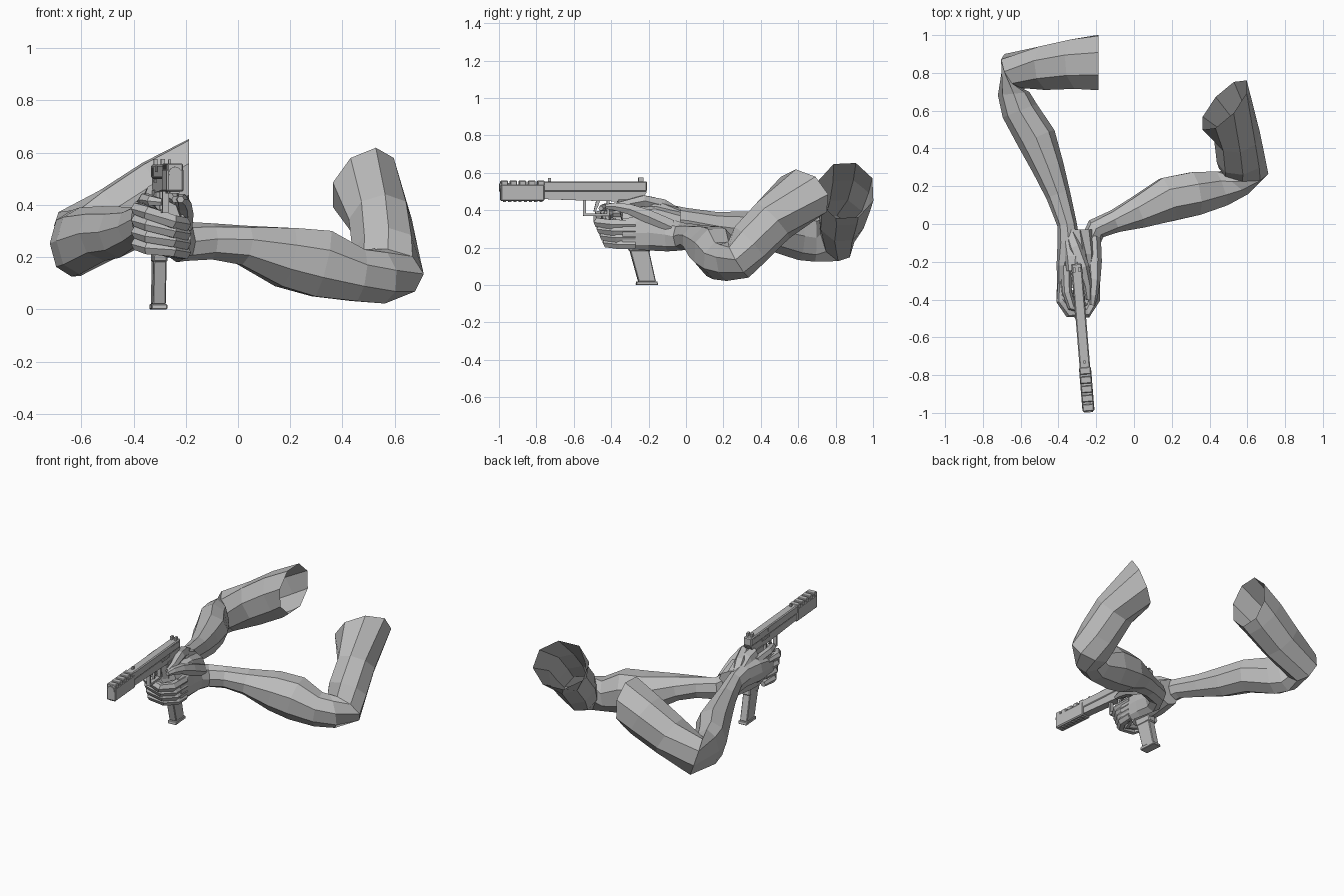
import bpy
import bmesh
from math import sin, cos, pi, radians
from mathutils import Vector, Matrix

old = bpy.data.objects.get("Cube")
if old:
    bpy.data.objects.remove(old, do_unlink=True)

grey = bpy.data.materials.new("plain grey")
grey.use_nodes = True
tone = (0.5, 0.5, 0.5, 1)
grey.diffuse_color = tone
grey.node_tree.nodes["Principled BSDF"].inputs["Base Color"].default_value = tone

# Pistol space: origin under the rear of the slide, turned slightly to its left
PISTOL = Matrix.Translation((-.305, -.21, 0)) @ Matrix.Rotation(radians(4.7), 4, "Z")


def skin(name, rings, cap_start=True, cap_end=True, matrix=None):
    """Join rings of equal point count into one flat shaded surface."""
    bm = bmesh.new()
    loops = [[bm.verts.new(p) for p in ring] for ring in rings]
    for low, high in zip(loops, loops[1:]):
        for k in range(len(low)):
            j = (k + 1) % len(low)
            bm.faces.new((low[k], low[j], high[j], high[k]))
    if cap_start:
        bm.faces.new(loops[0][::-1])
    if cap_end:
        bm.faces.new(loops[-1])
    bmesh.ops.recalc_face_normals(bm, faces=bm.faces)
    if matrix:
        bm.transform(matrix)
    mesh = bpy.data.meshes.new(name)
    bm.to_mesh(mesh)
    bm.free()
    mesh.materials.append(grey)
    obj = bpy.data.objects.new(name, mesh)
    bpy.context.collection.objects.link(obj)
    return obj


def cross_section(sides, centre, width, height, facing, roll=0):
    """A rolled oval ring of points around a centre, square to its facing."""
    facing = Vector(facing).normalized()
    side = facing.cross(Vector((0, 0, 1))).normalized()
    up = side.cross(facing)
    angles = [2 * pi * k / sides + radians(roll) for k in range(sides)]
    return [Vector(centre) + side * width * cos(a) + up * height * sin(a) for a in angles]


def limb(name, sections, sides=8, cap_end=True):
    """Each section: centre, half width, half height, facing direction, roll."""
    return skin(name, [cross_section(sides, *s) for s in sections], cap_end=cap_end)


def tube(name, points, radii):
    points = [Vector(p) for p in points]
    ahead = points[1:] + points[-1:]
    behind = points[:1] + points[:-1]
    return limb(name, [(p, r, r, a - b) for p, r, a, b in zip(points, radii, ahead, behind)], sides=6)


def plate(name, outline, half, bevel=0, shift=0):
    """Extrude a side outline (y, z) across the pistol."""
    rings = [[(shift + s * half, y, z) for y, z in outline] for s in (-1, 1)]
    obj = skin(name, rings, matrix=PISTOL)
    if bevel:
        mod = obj.modifiers.new("edge", "BEVEL")
        mod.width = bevel
        mod.segments = 1
    return obj


def block(name, back, front, low, high, half, bevel=0, shift=0):
    return plate(name, [(back, low), (front, low), (front, high), (back, high)], half, bevel, shift)


# Left arm: palm, wrist, forearm, elbow, open upper arm
limb("left_arm", [
    ((-.205, -.34, .275), .025, .08, (0, 1, 0)),
    ((-.22, -.2, .28), .04, .095, (0, 1, 0)),
    ((-.235, -.1, .27), .055, .09, (.25, 1, 0)),
    ((-.2, -.025, .26), .058, .075, (.7, .6, 0)),
    ((-.1, .015, .26), .062, .07, (.22, .09, -.01), 8),
    ((.02, .06, .245), .09, .08, (.28, .12, -.06), 16),
    ((.18, .13, .2), .127, .124, (.3, .1, -.07), 22),
    ((.32, .16, .175), .124, .14, (.28, .05, -.07), 22),
    ((.46, .187, .13), .102, .108, (.9, .3, -.15), 22),
    ((.54, .22, .127), .092, .108, (.6, .7, .1), 12),
    ((.58, .28, .135), .132, .11, (.1, .85, .5)),
    ((.565, .345, .22), .128, .125, (-.1, .72, .68)),
    ((.545, .465, .345), .123, .13, (-.15, .72, .68)),
    ((.48, .63, .485), .175, .148, (-.67, .6, .43)),
], cap_end=False)

# Right arm: palm, wrist, forearm, elbow, open upper arm
limb("right_arm", [
    ((-.38, -.35, .34), .025, .06, (0, 1, 0)),
    ((-.37, -.22, .35), .04, .08, (0, 1, 0)),
    ((-.345, -.1, .355), .06, .078, (0, 1, 0)),
    ((-.355, 0, .345), .052, .068, (-.2, 1, 0)),
    ((-.4, .15, .315), .065, .077, (-.1, .3, -.05)),
    ((-.455, .3, .295), .085, .098, (-.11, .3, -.02)),
    ((-.515, .45, .29), .105, .105, (-.15, .3, -.03)),
    ((-.605, .6, .262), .097, .128, (-.4, 1, 0)),
    ((-.637, .69, .252), .084, .127, (-.1, 1, 0)),
    ((-.645, .81, .25), .1, .13, (.83, .45, .3), 10),
    ((-.46, .83, .345), .126, .136, (.85, .1, .5), 20),
    ((-.3, .85, .44), .142, .145, (.85, .05, .45), 20),
    ((-.187, .855, .505), .156, .157, (1, 0, 0), 20),
], cap_end=False)

# Fingers of the left hand wrap over those of the right hand
for i in range(4):
    right, left, front = .325 - .036 * i, .385 - .045 * i, -.468 + .016 * i
    tube(f"left_finger_{i + 1}", [
        (-.205, -.27, right), (-.207, front + .07, right), (-.25, front, right + .01),
        (-.345, front, left - .015), (-.385, front + .06, left), (-.385, front + .16, left),
    ], (.026, .029, .029, .028, .026, .018))
    tube(f"right_finger_{i + 1}", [
        (-.375, -.3, left), (-.365, front + .07, left), (-.33, front + .045, left - .01),
        (-.26, front + .045, right), (-.235, front + .12, right),
    ], (.024, .026, .024, .022, .016))

# Trigger finger, thumbs, and the closed heel and web behind the grip
tube("right_trigger_finger", [(-.36, -.22, .41), (-.355, -.36, .42), (-.33, -.44, .415),
                              (-.29, -.455, .41)], (.028, .026, .022, .014))
tube("right_thumb", [(-.345, -.03, .375), (-.31, -.13, .425), (-.27, -.23, .45),
                     (-.245, -.33, .43), (-.24, -.4, .42)], (.03, .04, .034, .024, .014))
tube("left_thumb", [(-.22, -.08, .31), (-.212, -.2, .365), (-.21, -.3, .405),
                    (-.215, -.38, .42), (-.22, -.43, .42)], (.045, .042, .032, .024, .014))
limb("hand_heel", [((-.3, -.34, .32), .09, .11, (0, 1, 0)), ((-.295, -.16, .325), .1, .115, (0, 1, 0)),
                   ((-.295, -.03, .31), .08, .085, (0, 1, 0))])
limb("hand_web", [((-.315, -.25, .435), .042, .05, (0, 1, 0)), ((-.31, -.17, .42), .06, .05, (0, 1, 0)),
                  ((-.33, -.03, .365), .06, .045, (0, 1, 0))])

# Slide, frame and muzzle block
block("slide", 0, -.56, .5, .555, .028, .006)
plate("frame", [(0, .5), (-.56, .5), (-.56, .46), (-.34, .452), (-.07, .445), (-.02, .47)], .025)
plate("muzzle_block", [(-.55, .45), (-.55, .538), (-.785, .538), (-.785, .45)], .032, .006)
for i in range(5):
    back = -.55 - .049 * i
    block(f"muzzle_tooth_{i + 1}", back, back - .038, .53, .558, .03, .004)
for i in range(8):
    back = -.56 - .028 * i
    block(f"rail_ridge_{i + 1}", back, back - .014, .443, .455, .018)
skin("barrel", [[(.024 * cos(pi * k / 8), y, .522 + .024 * sin(pi * k / 8)) for k in range(16)]
                for y in (-.7, -.79)], matrix=PISTOL)

# Sights, ejection port and slide grooves
block("front_sight", -.515, -.53, .553, .573, .005)
for side in (-1, 1):
    block("rear_sight", -.02, -.045, .553, .575, .007, shift=side * .014)
    for i in range(5):
        back = -.03 - .018 * i
        block("slide_groove", back, back - .009, .51, .543, .002, shift=side * .028)
    block("slide_lever", -.13, -.22, .485, .497, .003, shift=side * .027)
block("ejection_port", -.2, -.3, .525, .55, .002, shift=-.028)

# Trigger guard, trigger, grip and magazine
block("guard_front", -.328, -.342, .375, .455, .012)
block("guard_bottom", -.2, -.34, .368, .382, .012)
block("guard_back", -.2, -.215, .37, .455, .012)
plate("trigger", [(-.25, .455), (-.27, .455), (-.285, .395), (-.275, .392), (-.262, .42)], .007)
plate("grip", [(-.02, .46), (-.16, .46), (-.095, .18), (.02, .18)], .028, .006)
plate("magazine", [(.005, .21), (-.098, .21), (-.045, .018), (.048, .018)], .025, .004)
plate("magazine_base", [(.06, 0), (-.058, 0), (-.055, .02), (.055, .02)], .03, .003)
